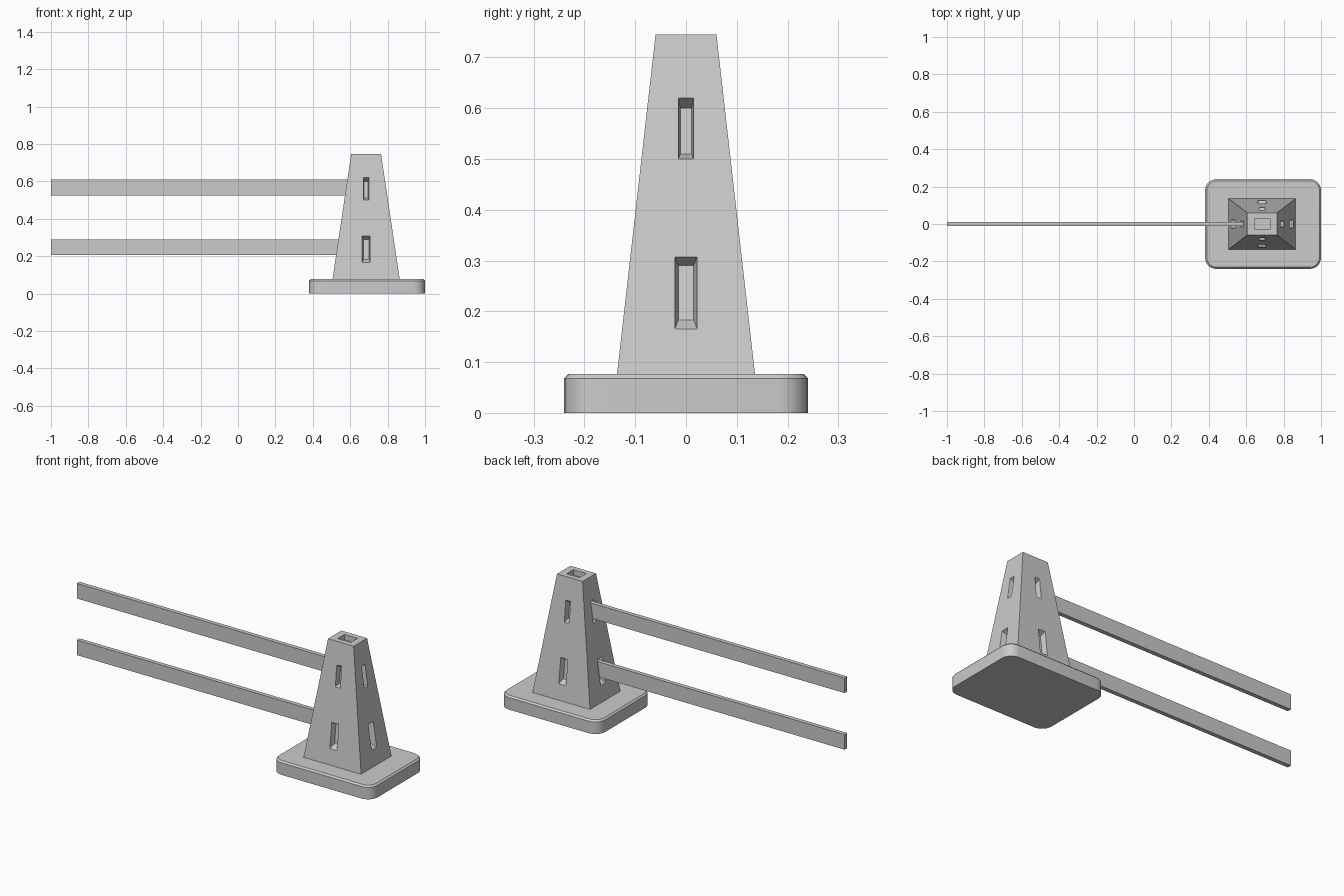
import bpy, bmesh
from mathutils import Vector

if "Cube" in bpy.data.objects:
    bpy.data.objects.remove(bpy.data.objects["Cube"])

CX = 0.685                      # post centre in x
Z0, Z1 = 0.075, 0.745           # post bottom and top
BOT, TOP = (0.18, 0.136), (0.08, 0.06)


def new_object(name, bm):
    bmesh.ops.recalc_face_normals(bm, faces=bm.faces)
    me = bpy.data.meshes.new(name)
    bm.to_mesh(me)
    bm.free()
    ob = bpy.data.objects.new(name, me)
    bpy.context.collection.objects.link(ob)
    return ob


def loft(bm, a, b):
    """Closed solid between two matching four-point loops."""
    va = [bm.verts.new(p) for p in a]
    vb = [bm.verts.new(p) for p in b]
    bm.faces.new(va[::-1])
    bm.faces.new(vb)
    for i in range(4):
        j = (i + 1) % 4
        bm.faces.new((va[i], va[j], vb[j], vb[i]))


def rect(hx, hy, z, cx=CX):
    return [Vector((cx + sx * hx, sy * hy, z))
            for sx, sy in ((-1, -1), (1, -1), (1, 1), (-1, 1))]


def face_offset(axis, z):
    t = (z - Z0) / (Z1 - Z0)
    return BOT[axis] + (TOP[axis] - BOT[axis]) * t


def slot_loop(axis, sign, depth, hw, za, zb):
    pts = []
    for w, z in ((-hw, za), (hw, za), (hw, zb), (-hw, zb)):
        p = Vector((w, w, z))
        p[axis] = sign * (face_offset(axis, z) - depth)
        p.x += CX
        pts.append(p)
    return pts


# Base slab: rounded corners, small chamfer on the top rim
bm = bmesh.new()
loft(bm, rect(0.31, 0.24, 0, 0.69), rect(0.31, 0.24, 0.077, 0.69))
vertical = [e for e in bm.edges if abs(e.verts[0].co.z - e.verts[1].co.z) > 0.05]
bmesh.ops.bevel(bm, geom=vertical, offset=0.06, segments=6, profile=0.5, affect='EDGES')
rim = [e for e in bm.edges if all(v.co.z > 0.07 for v in e.verts)]
bmesh.ops.bevel(bm, geom=rim, offset=0.009, segments=1, affect='EDGES')
base = new_object("base", bm)

# Tapered post
bm = bmesh.new()
loft(bm, rect(*BOT, Z0), rect(*TOP, Z1))
post = new_object("post", bm)

# Tapered slots on all four sides and the pocket in the top
D = 0.03
bm = bmesh.new()
for axis in (0, 1):
    for sign in (-1, 1):
        for hw, hw_in, za, zb, za_in, zb_in in (
                (0.022, 0.015, 0.165, 0.307, 0.183, 0.290),
                (0.015, 0.011, 0.500, 0.620, 0.510, 0.600)):
            loft(bm,
                 slot_loop(axis, sign, -D, 2 * hw - hw_in, 2 * za - za_in, 2 * zb - zb_in),
                 slot_loop(axis, sign, D, hw_in, za_in, zb_in))
loft(bm, rect(0.041, 0.03, Z1 - 0.03), rect(0.041, 0.03, Z1 + 0.05))
cutter = new_object("slot_cutter", bm)
cutter.hide_render = True

mod = post.modifiers.new("slots", 'BOOLEAN')
mod.operation = 'DIFFERENCE'
mod.solver = 'EXACT'
mod.object = cutter
bpy.context.view_layer.objects.active = post
bpy.ops.object.modifier_apply(modifier=mod.name)
bpy.data.objects.remove(cutter)

# Two rails plugged into the left slots
for name, za, zb, end in (("lower_rail", 0.205, 0.290, 0.56),
                          ("upper_rail", 0.525, 0.610, 0.61)):
    bm = bmesh.new()
    mid, half = (end - 1) / 2, (end + 1) / 2
    loft(bm, rect(half, 0.012, za, mid), rect(half, 0.012, zb, mid))
    new_object(name, bm)

# Smooth only the rounded base corners
bpy.ops.object.select_all(action='DESELECT')
base.select_set(True)
bpy.context.view_layer.objects.active = base
bpy.ops.object.shade_smooth_by_angle(angle=0.52)
